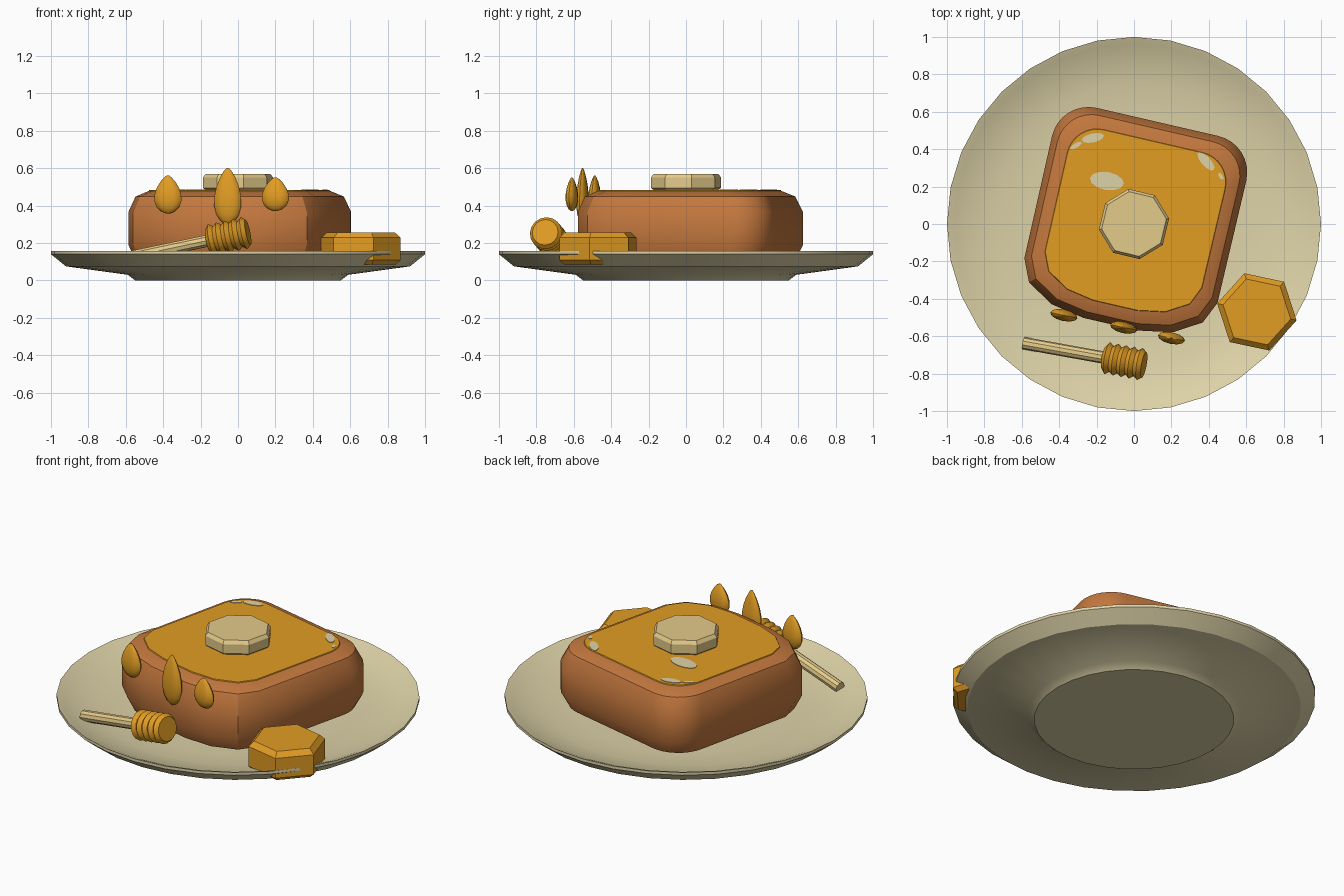
import bpy
import bmesh
from math import sin, cos, pi, radians
from mathutils import Matrix, Vector

if "Cube" in bpy.data.objects:
    bpy.data.objects.remove(bpy.data.objects["Cube"], do_unlink=True)


def material(name, rgb):
    """Flat colour given as 0-255 screen values, stored as linear."""
    col = [((c / 255 + 0.055) / 1.055) ** 2.4 for c in rgb] + [1.0]
    mat = bpy.data.materials.new(name)
    mat.use_nodes = True
    mat.diffuse_color = col
    mat.node_tree.nodes["Principled BSDF"].inputs["Base Color"].default_value = col
    return mat


CREAM = material("cream", (222, 211, 168))
BUTTER = material("butter", (228, 203, 138))
HONEY = material("honey", (226, 157, 36))
CRUST = material("crust", (196, 120, 62))


def loft(name, rings, mat, matrix=Matrix(), smooth=30):
    """Skin equal-length rings of points, closing both ends."""
    bm = bmesh.new()
    rows = [[bm.verts.new(p) for p in ring] for ring in rings]
    n = len(rows[0])
    for low, high in zip(rows, rows[1:]):
        for i in range(n):
            j = (i + 1) % n
            bm.faces.new((low[i], low[j], high[j], high[i]))
    bm.faces.new(rows[0][::-1])
    bm.faces.new(rows[-1])
    bmesh.ops.recalc_face_normals(bm, faces=bm.faces)
    mesh = bpy.data.meshes.new(name)
    bm.to_mesh(mesh)
    bm.free()
    mesh.materials.append(mat)
    obj = bpy.data.objects.new(name, mesh)
    bpy.context.collection.objects.link(obj)
    obj.matrix_world = matrix
    if smooth:
        bpy.ops.object.select_all(action="DESELECT")
        bpy.context.view_layer.objects.active = obj
        obj.select_set(True)
        bpy.ops.object.shade_smooth_by_angle(angle=radians(smooth))
    return obj


def circle(r, z, n, ry=None):
    ry = r if ry is None else ry
    return [(r * cos(2 * pi * i / n), ry * sin(2 * pi * i / n), z) for i in range(n)]


def lathe(name, profile, n, mat, matrix=Matrix(), smooth=30):
    return loft(name, [circle(r, z, n) for r, z in profile], mat, matrix, smooth)


def place(x, y, z=0, turn=0):
    return Matrix.Translation((x, y, z)) @ Matrix.Rotation(radians(turn), 4, "Z")


# Plate: foot, sloping underside, upright rim and shallow dish
lathe("plate", [(0.55, 0), (0.59, 0.03), (0.92, 0.075), (1, 0.14), (1, 0.157),
                (0.96, 0.142), (0.9, 0.115), (0.75, 0.085), (0.58, 0.072),
                (0.01, 0.07)], 32, CREAM)

# Toast outline: half is drawn and mirrored; rounded back, blunt front
half = [(0.15, -0.55), (0.333, -0.517), (0.477, -0.43), (0.53, -0.31)]
half += [(0.333 + 0.2 * cos(a * pi / 16), 0.36 + 0.2 * sin(a * pi / 16))
         for a in range(9)]
outline = half + [(-x, y) for x, y in reversed(half)]
TURN = -13


def slab_ring(inset, z):
    s = 1 - inset / 0.54
    return [(x * s, y * s, z) for x, y in outline]


loft("toast", [slab_ring(i, z) for i, z in
               [(0.1, 0.075), (0.035, 0.11), (0, 0.19), (0, 0.365),
                (0.035, 0.448), (0.1, 0.478)]], CRUST, place(0, 0, 0, TURN))

# Honey film on the toast, with pale crumb showing through
loft("honey_film", [slab_ring(0.1, 0.476), slab_ring(0.103, 0.483)],
     HONEY, place(0, 0, 0, TURN), 0)
for k, (x, y, rx, ry, turn) in enumerate([
        (-0.145, 0.23, 0.092, 0.048, -10), (0.385, 0.335, 0.062, 0.025, -48),
        (-0.22, 0.46, 0.06, 0.024, 12), (-0.31, 0.42, 0.035, 0.012, 30),
        (0.465, 0.255, 0.02, 0.01, -60)]):
    loft(f"crumb_patch_{k + 1}", [circle(rx, 0.481, 12, ry), circle(rx, 0.486, 12, ry)],
         CREAM, place(x, y, 0, turn), 0)

# Butter pat
lathe("butter_pat", [(0.165, 0.475), (0.19, 0.495), (0.19, 0.55), (0.175, 0.57)],
      8, BUTTER, place(0, 0, 0, 9), 0)

# Honey drips: flattened drops, fuller toward the bottom
for k, (x, y, low, high) in enumerate([(-0.375, -0.488, 0.357, 0.562),
                                       (-0.055, -0.553, 0.3, 0.603),
                                       (0.2, -0.61, 0.37, 0.552)]):
    rings = []
    for i in range(9):
        t = 0.5 - 0.5 * cos(pi * (0.04 + 0.92 * i / 8))
        r = 0.075 * max(sin(pi * t ** 0.75), 0.02) ** 0.65
        rings.append(circle(r, low + t * (high - low), 12, r * 0.42))
    loft(f"honey_drip_{k + 1}", rings, HONEY, place(x, y, 0, -12), 40)

# Honey dipper: handle and ridged head along one tilted axis
start = Vector((-0.59, -0.637, 0.122))
axis = Vector((1, -0.18, 0.21)).normalized()
tilt = Matrix.Translation(start) @ axis.to_track_quat("Z", "Y").to_matrix().to_4x4()
lathe("dipper_handle", [(0.033, 0), (0.033, 0.5)], 10, BUTTER, tilt)
ridges = [(0.06, 0.445)]
for i in range(5):
    z = 0.465 + i * 0.045
    ridges += [(0.087, z), (0.07, z + 0.0225)]
lathe("dipper_head", ridges, 16, HONEY, tilt)

# Honeycomb block with chamfered edges
lathe("honeycomb_block", [(0.19, 0.085), (0.217, 0.108), (0.217, 0.228), (0.185, 0.257)],
      6, HONEY, place(0.657, -0.47, 0, 48), 0)
